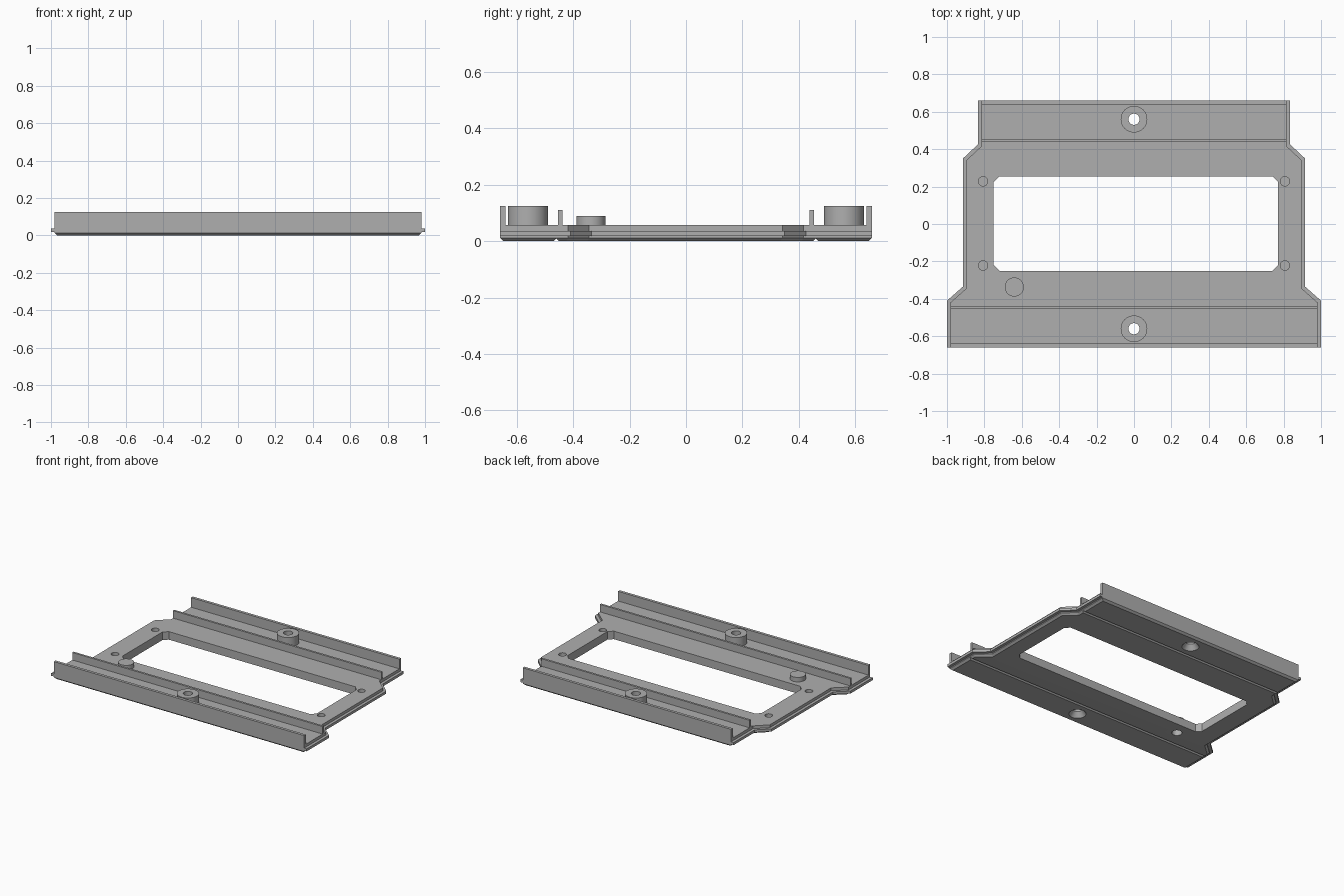
import bpy, bmesh
from math import pi
from mathutils import Matrix, Vector

if "Cube" in bpy.data.objects:
    bpy.data.objects.remove(bpy.data.objects["Cube"], do_unlink=True)

grey = bpy.data.materials.new("matte grey")
grey.use_nodes = True
colour = (0.43, 0.43, 0.43, 1)
grey.diffuse_color = colour
grey.node_tree.nodes["Principled BSDF"].inputs["Base Color"].default_value = colour

PLATE_TOP = 0.057
LIP = 0.02


def make(name, bm):
    bmesh.ops.recalc_face_normals(bm, faces=bm.faces)
    mesh = bpy.data.meshes.new(name)
    bm.to_mesh(mesh)
    bm.free()
    mesh.materials.append(grey)
    obj = bpy.data.objects.new(name, mesh)
    bpy.context.collection.objects.link(obj)
    return obj


def loft(name, rings):
    """Closed solid through a stack of (outline, z) rings."""
    bm = bmesh.new()
    loops = [[bm.verts.new((x, y, z)) for x, y in pts] for pts, z in rings]
    for low, high in zip(loops, loops[1:]):
        for i in range(len(low)):
            j = (i + 1) % len(low)
            bm.faces.new((low[i], low[j], high[j], high[i]))
    bm.faces.new(loops[0][::-1])
    bm.faces.new(loops[-1])
    return make(name, bm)


def box(name, x0, x1, y0, y1, z0, z1):
    pts = [(x0, y0), (x1, y0), (x1, y1), (x0, y1)]
    return loft(name, [(pts, z0), (pts, z1)])


def lathe(name, profile, x, y, steps=48):
    """Revolve a closed (radius, z) profile about the vertical."""
    bm = bmesh.new()
    verts = [bm.verts.new((r, 0, z)) for r, z in profile]
    edges = [bm.edges.new((verts[i - 1], verts[i])) for i in range(len(verts))
             if profile[i - 1][0] + profile[i][0] > 0]
    bmesh.ops.spin(bm, geom=verts + edges, cent=(0, 0, 0), axis=(0, 0, 1),
                   angle=2 * pi, steps=steps)
    bmesh.ops.remove_doubles(bm, verts=bm.verts, dist=0.0001)
    bmesh.ops.translate(bm, verts=bm.verts, vec=(x, y, 0))
    return make(name, bm)


def disc(name, r, z0, z1, x, y):
    return lathe(name, [(0, z0), (r, z0), (r, z1), (0, z1)], x, y)


def side(inset, end_inset=0):
    """Stepped side edge from front to back, moved inward."""
    s = 0.414 * inset
    return [(1 - inset, -0.66 + end_inset), (1 - inset, -0.41 - s),
            (0.915 - inset, -0.335 - s), (0.915 - inset, 0.35 - s),
            (0.835 - inset, 0.425 - s), (0.835 - inset, 0.66 - end_inset)]


def outline(inset, end_inset=0):
    right = side(inset, end_inset)
    return right + [(-x, y) for x, y in reversed(right)]


# Base plate with a chamfered underside
plate = loft("base_plate", [(outline(LIP + 0.014, 0.014), 0),
                            (outline(LIP), 0.012),
                            (outline(LIP), PLATE_TOP)])

# Cutters: central window with clipped corners
x0, x1, y0, y1, c = -0.75, 0.77, -0.25, 0.255, 0.03
window = [(x0 + c, y0), (x1 - c, y0), (x1, y0 + c), (x1, y1 - c),
          (x1 - c, y1), (x0 + c, y1), (x0, y1 - c), (x0, y0 + c)]
cutters = [loft("window_cutter", [(window, -0.1), (window, 0.2)])]

# Cutters: countersunk screw holes, underside grooves, blind holes
for y in (-0.56, 0.56):
    cutters.append(lathe("screw_cutter", [(0, -0.01), (0.058, -0.01), (0.055, 0.0),
                                          (0.03, 0.035), (0.03, 0.1), (0, 0.1)], 0, y))
for y in (-0.46, 0.46):
    groove = box("groove_cutter", -1.2, 1.2, -0.007, 0.007, -0.007, 0.007)
    groove.data.transform(Matrix.Translation(Vector((0, y, 0))) @ Matrix.Rotation(pi / 4, 4, 'X'))
    cutters.append(groove)
for x in (-0.807, 0.807):
    for y in (-0.222, 0.228):
        cutters.append(disc("blind_hole_cutter", 0.025, 0.02, 0.1, x, y))
cutters.append(disc("peg_hole_cutter", 0.033, -0.05, 0.045, -0.64, -0.337))

for cutter in cutters:
    cutter.hide_render = True
    mod = plate.modifiers.new("cut", 'BOOLEAN')
    mod.operation = 'DIFFERENCE'
    mod.solver = 'EXACT'
    mod.object = cutter
bpy.context.view_layer.update()
bpy.context.view_layer.objects.active = plate
for mod in list(plate.modifiers):
    bpy.ops.object.modifier_apply(modifier=mod.name)
for cutter in cutters:
    bpy.data.objects.remove(cutter, do_unlink=True)

# Thin guide rails along both stepped sides
for name, sx in (("left_rail", 1), ("right_rail", -1)):
    pts = [(sx * x, y) for x, y in side(0) + side(LIP)[::-1]]
    loft(name, [(pts, 0.019), (pts, 0.037)])

# Upright walls of the front and back channels
for name, half, sy in (("front", 1 - LIP, -1), ("back", 0.835 - LIP, 1)):
    for part, a, b, top in (("outer", 0.64, 0.66, 0.125), ("inner", 0.438, 0.453, 0.11)):
        lo, hi = sorted((sy * a, sy * b))
        box(f"{name}_{part}_wall", -half, half, lo, hi, PLATE_TOP, top)

# Screw bosses and locating peg
round_parts = [plate]
for name, y in (("front_boss", -0.56), ("back_boss", 0.56)):
    round_parts.append(lathe(name, [(0.03, PLATE_TOP), (0.071, PLATE_TOP),
                                    (0.071, 0.124), (0.03, 0.124)], 0, y))
round_parts.append(disc("locating_peg", 0.051, PLATE_TOP, 0.089, -0.64, -0.337))

# Smooth round walls, sharp edges
bpy.ops.object.select_all(action='DESELECT')
for obj in round_parts:
    obj.select_set(True)
bpy.context.view_layer.objects.active = plate
bpy.ops.object.shade_smooth_by_angle(angle=pi / 9)
